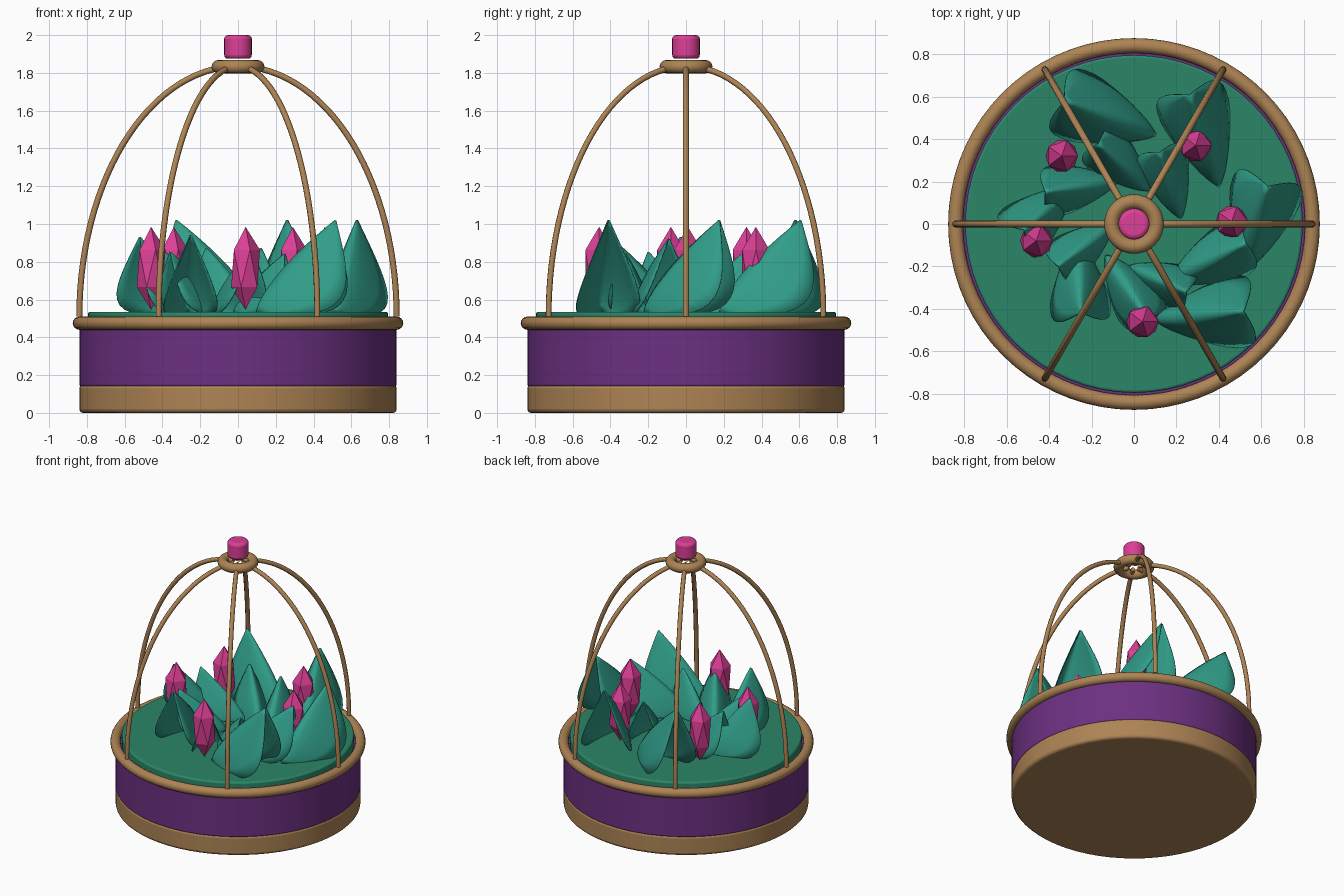
import bpy, bmesh, math
from mathutils import Vector

if "Cube" in bpy.data.objects:
    bpy.data.objects.remove(bpy.data.objects["Cube"])


def mat(name, r, g, b):
    m = bpy.data.materials.new(name)
    m.diffuse_color = (r, g, b, 1)
    m.use_nodes = True
    m.node_tree.nodes["Principled BSDF"].inputs["Base Color"].default_value = m.diffuse_color
    return m


BROWN = mat("bronze", 0.42, 0.23, 0.09)
PURPLE = mat("purple", 0.15, 0.03, 0.22)
SOIL = mat("moss_green", 0.025, 0.24, 0.14)
LEAF = mat("leaf_green", 0.03, 0.34, 0.25)
PINK = mat("pink", 0.72, 0.05, 0.31)


def finish(name, material, smooth=True):
    o = bpy.context.object
    o.name = name
    o.data.materials.append(material)
    if smooth:
        bpy.ops.object.shade_smooth_by_angle(angle=math.radians(40))
    return o


def cylinder(name, r, z0, z1, material, bevel=0.0, verts=64):
    bpy.ops.mesh.primitive_cylinder_add(vertices=verts, radius=r, depth=z1 - z0,
                                        location=(0, 0, (z0 + z1) / 2))
    o = finish(name, material)
    if bevel:
        b = o.modifiers.new("bevel", 'BEVEL')
        b.width, b.segments, b.limit_method = bevel, 3, 'ANGLE'
    return o


def torus(name, R, r, z, material):
    bpy.ops.mesh.primitive_torus_add(major_radius=R, minor_radius=r, major_segments=72,
                                     minor_segments=16, location=(0, 0, z))
    return finish(name, material)


# tray: foot, band, rim and planting bed
cylinder("foot", 0.84, 0.0, 0.15, BROWN, 0.02)
cylinder("band", 0.84, 0.14, 0.46, PURPLE, 0.01)
torus("rim", 0.84, 0.035, 0.475, BROWN)
cylinder("planting_bed", 0.795, 0.44, 0.535, SOIL, 0.012)

# cage: six elliptical ribs, collar ring and knob
for i in range(6):
    a = i * math.pi / 3
    c = bpy.data.curves.new("cage_rib", 'CURVE')
    c.dimensions = '3D'
    c.bevel_depth = 0.016
    c.bevel_resolution = 2
    c.use_fill_caps = True
    n = 28
    s = c.splines.new('POLY')
    s.points.add(n)
    for k in range(n + 1):
        t = k / n * math.radians(87.5)
        r, z = 0.84 * math.cos(t), 0.51 + 1.325 * math.sin(t)
        s.points[k].co = (r * math.cos(a), r * math.sin(a), z, 1)
    s.use_smooth = True
    c.materials.append(BROWN)
    o = bpy.data.objects.new("cage_rib", c)
    bpy.context.collection.objects.link(o)
torus("collar", 0.105, 0.035, 1.833, BROWN)
cylinder("knob", 0.073, 1.875, 2.0, PINK, 0.02, 32)

# crystals: stretched icosahedra around the bed
for x, y in [(0.04, -0.46), (-0.46, -0.08), (-0.34, 0.32), (0.29, 0.37), (0.46, 0.01)]:
    bpy.ops.mesh.primitive_ico_sphere_add(subdivisions=1, radius=1, location=(x, y, 0.765))
    bpy.context.object.scale = (0.085, 0.085, 0.22)
    finish("crystal", PINK, False)


# leaf: midrib arching from base to tip, both sides drooping outwards
def leaf(bx, by, tx, ty, tz):
    z0 = 0.53
    H = tz - z0
    k = H / 0.49
    run = Vector((tx - bx, ty - by, 0))
    D = run.length
    out = run.normalized()
    side = Vector((-out.y, out.x, 0))
    rows, cols = 14, 10
    bm = bmesh.new()
    grid = []
    for i in range(rows + 1):
        t = 0.01 + 0.985 * i / rows
        mid = Vector((bx, by, z0 + H * t)) + out * D * t ** 1.45
        w = 0.165 * k * math.sin(math.pi * t ** 0.8)
        droop = 0.33 * k * math.sin(math.pi * t ** 0.9)
        row = []
        for j in range(cols + 1):
            u = 2 * j / cols - 1
            p = mid + side * w * u + (out * 0.85 - Vector((0, 0, 0.5))) * droop * abs(u) ** 1.5
            row.append(bm.verts.new(p))
        grid.append(row)
    for i in range(rows):
        for j in range(cols):
            bm.faces.new((grid[i][j], grid[i][j + 1], grid[i + 1][j + 1], grid[i + 1][j]))
    for f in bm.faces:
        f.smooth = True
    me = bpy.data.meshes.new("leaf")
    bm.to_mesh(me)
    bm.free()
    me.materials.append(LEAF)
    o = bpy.data.objects.new("leaf", me)
    bpy.context.collection.objects.link(o)
    m = o.modifiers.new("thickness", 'SOLIDIFY')
    m.thickness = 0.006


# base x, y, tip x, y, tip z: swirling anticlockwise
for spec in [
    (0.10, 0.42, -0.33, 0.58, 1.02), (0.40, 0.18, 0.26, 0.61, 1.02),
    (0.52, -0.22, 0.63, 0.18, 1.02), (0.10, -0.45, 0.52, -0.41, 1.02),
    (0.17, -0.27, 0.53, -0.09, 0.92), (0.07, 0.16, -0.17, 0.38, 0.87),
    (0.22, 0.03, 0.12, 0.34, 0.87), (-0.08, 0.20, -0.42, 0.15, 0.87),
    (-0.30, 0.17, -0.52, -0.03, 0.93), (-0.10, 0.00, -0.36, -0.20, 0.85),
    (-0.27, -0.07, -0.25, -0.42, 0.94), (-0.13, -0.15, 0.07, -0.45, 0.87),
    (-0.02, -0.20, 0.25, -0.32, 0.84),
]:
    leaf(*spec)
